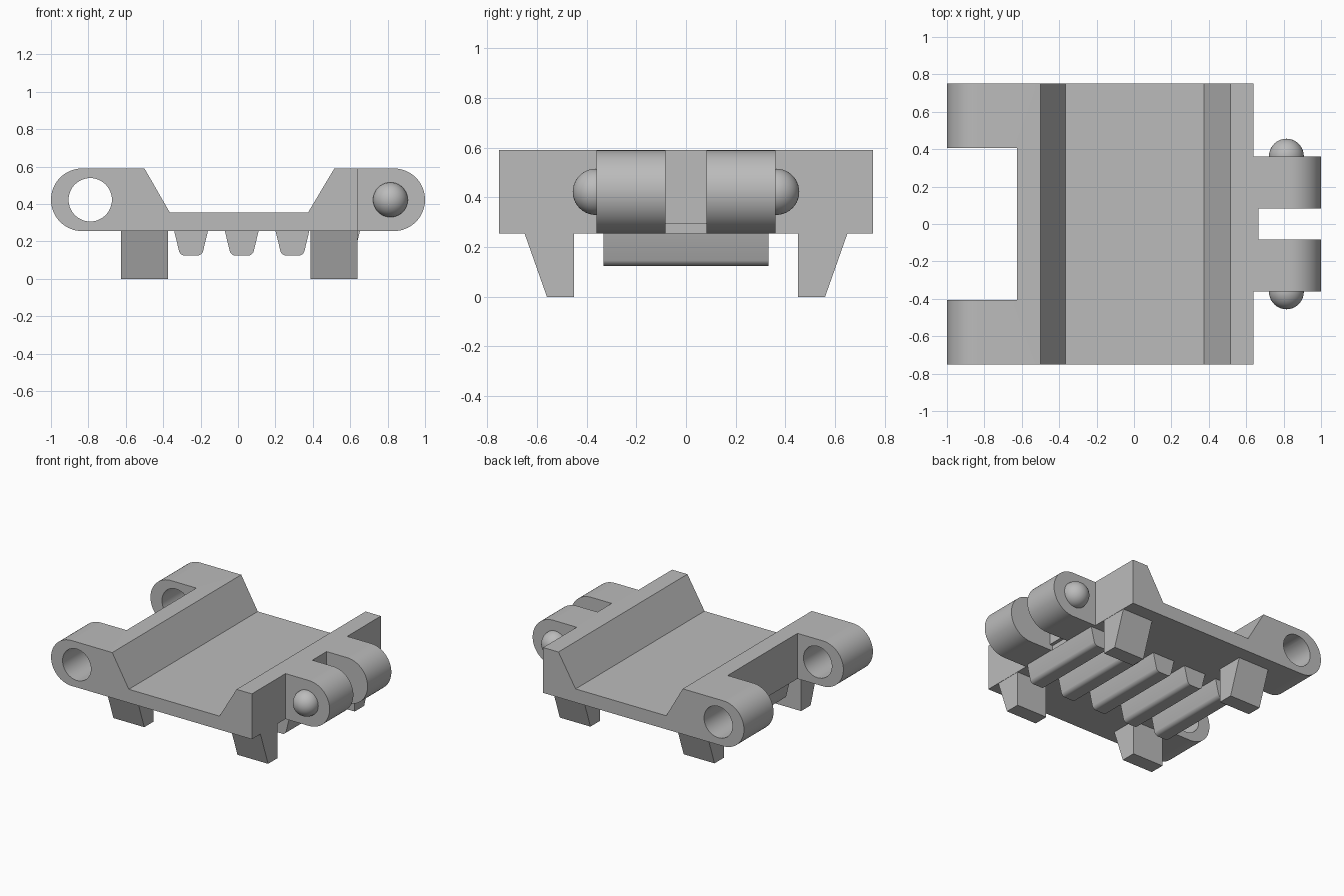
import bpy, bmesh
from math import pi, cos, sin, radians

cube = bpy.data.objects.get("Cube")
if cube:
    bpy.data.objects.remove(cube, do_unlink=True)

grey = bpy.data.materials.new("plain grey")
grey.use_nodes = True
GREY = (0.5, 0.5, 0.5, 1)
grey.diffuse_color = GREY
grey.node_tree.nodes["Principled BSDF"].inputs["Base Color"].default_value = GREY

HALF = 0.752            # half width of the plate
LOW, HIGH = 0.255, 0.59  # underside and top of the plate
MID = (LOW + HIGH) / 2
RAD = (HIGH - LOW) / 2


def finish(bm, name):
    bmesh.ops.recalc_face_normals(bm, faces=bm.faces)
    mesh = bpy.data.meshes.new(name)
    bm.to_mesh(mesh)
    bm.free()
    mesh.materials.append(grey)
    ob = bpy.data.objects.new(name, mesh)
    bpy.context.collection.objects.link(ob)
    return ob


def activate(ob):
    bpy.ops.object.select_all(action='DESELECT')
    ob.select_set(True)
    bpy.context.view_layer.objects.active = ob


def smooth(ob):
    activate(ob)
    bpy.ops.object.shade_smooth_by_angle(angle=radians(30))


def prism(name, points, start, end, axis='y'):
    """Extrude a profile: (x, z) points along y, or (y, z) points along x."""
    bm = bmesh.new()
    place = (lambda u, v: (u, start, v)) if axis == 'y' else (lambda u, v: (start, u, v))
    face = bm.faces.new([bm.verts.new(place(u, v)) for u, v in points])
    out = bmesh.ops.extrude_face_region(bm, geom=[face])
    shift = (0, end - start, 0) if axis == 'y' else (end - start, 0, 0)
    bmesh.ops.translate(bm, vec=shift,
                        verts=[e for e in out["geom"] if isinstance(e, bmesh.types.BMVert)])
    return finish(bm, name)


def arc(x, z, r, a, b, steps):
    angles = [a + (b - a) * i / steps for i in range(steps + 1)]
    return [(x + r * cos(t), z + r * sin(t)) for t in angles]


def rect(a, b, low, high):
    return [(a, low), (b, low), (b, high), (a, high)]


def cut(ob, cutter):
    cutter.hide_render = True
    mod = ob.modifiers.new("cut", 'BOOLEAN')
    mod.operation = 'DIFFERENCE'
    mod.solver = 'EXACT'
    mod.object = cutter
    activate(ob)
    bpy.ops.object.modifier_apply(modifier=mod.name)
    bpy.data.objects.remove(cutter, do_unlink=True)


# Plate with a sunken middle and rounded hinge end
profile = [(0.64, LOW), (0.64, HIGH), (0.515, HIGH), (0.375, 0.355),
           (-0.365, 0.355), (-0.5, HIGH)]
profile += arc(RAD - 1, MID, RAD, pi / 2, 3 * pi / 2, 32)
plate = prism("plate", profile, -HALF, HALF)

# Hinge notch and pin holes
cut(plate, prism("notch_cutter", rect(-1.2, -0.625, 0, 1), -0.407, 0.407))
cut(plate, prism("hole_cutter", arc(-0.79, MID, 0.116, 0, 2 * pi * 47 / 48, 47), -1, 1))
smooth(plate)

# Web joining the lugs
prism("lug_web", rect(0.64, 0.665, 0.295, HIGH), -0.085, 0.085)

for side, label in ((-1, "front"), (1, "back")):
    # Rounded lug
    lug = [(0.64, LOW)] + arc(1 - RAD, MID, RAD, -pi / 2, pi / 2, 32) + [(0.64, HIGH)]
    smooth(prism(label + "_lug", lug, side * 0.083, side * 0.36))

    # Domed pin on the outside of the lug
    bm = bmesh.new()
    bmesh.ops.create_uvsphere(bm, u_segments=40, v_segments=20, radius=0.093)
    bmesh.ops.translate(bm, vec=(0.815, side * 0.363, MID), verts=bm.verts)
    smooth(finish(bm, label + "_pin"))

    # Tapered feet
    foot = [(side * y, z) for y, z in ((0.45, LOW), (0.45, 0), (0.56, 0), (0.65, LOW))]
    prism(label + "_right_foot", foot, -0.625, -0.373, 'x')
    prism(label + "_left_foot", foot, 0.388, 0.638, 'x')

# Row of rounded ribs under the plate
for i in range(5):
    x = -0.522 + 0.271 * i
    rib = [(x - 0.09, LOW)]
    rib += arc(x - 0.032, 0.158, 0.034, pi * 1.12, pi * 1.5, 8)
    rib += arc(x + 0.032, 0.158, 0.034, pi * 1.5, pi * 1.88, 8)
    rib += [(x + 0.09, LOW)]
    smooth(prism("rib_%d" % (i + 1), rib, -0.333, 0.333))
